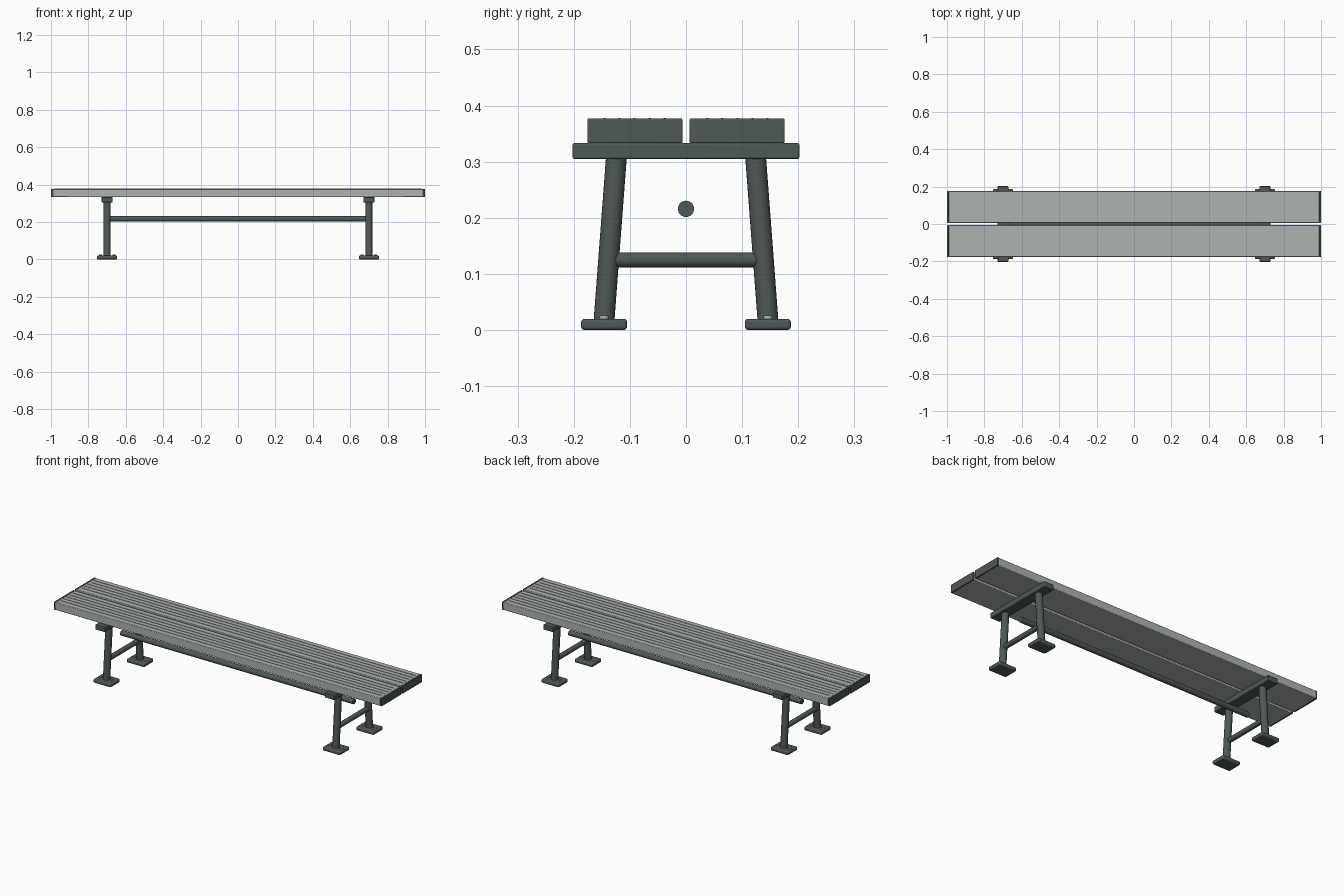
import bpy
import math
from mathutils import Vector

cube = bpy.data.objects.get("Cube")
if cube:
    bpy.data.objects.remove(cube, do_unlink=True)


def material(name, rgb, metallic=0.0):
    mat = bpy.data.materials.new(name)
    mat.use_nodes = True
    mat.diffuse_color = (*rgb, 1)
    bsdf = mat.node_tree.nodes["Principled BSDF"]
    bsdf.inputs["Base Color"].default_value = (*rgb, 1)
    bsdf.inputs["Roughness"].default_value = 0.6
    return mat


ALUMINIUM = material("brushed aluminium", (0.42, 0.45, 0.44))
DARK = material("dark painted steel", (0.08, 0.10, 0.096))


def finish(obj, name, mat):
    obj.name = name
    obj.data.materials.append(mat)
    bpy.ops.object.shade_smooth_by_angle(angle=math.radians(35))
    return obj


def box(name, low, high, mat, bevel=0.0, segments=2):
    low, high = Vector(low), Vector(high)
    bpy.ops.mesh.primitive_cube_add(size=1, location=(low + high) / 2)
    obj = bpy.context.object
    obj.scale = high - low
    bpy.ops.object.transform_apply(location=False, rotation=False, scale=True)
    if bevel:
        mod = obj.modifiers.new("rounded edges", "BEVEL")
        mod.width = bevel
        mod.segments = segments
    return finish(obj, name, mat)


def tube(name, start, end, radius, mat, sides=24):
    start, end = Vector(start), Vector(end)
    axis = end - start
    bpy.ops.mesh.primitive_cylinder_add(
        vertices=sides, radius=radius, depth=axis.length,
        location=(start + end) / 2,
        rotation=axis.to_track_quat("Z", "Y").to_euler())
    return finish(bpy.context.object, name, mat)


SEAT_LOW, SEAT_TOP = 0.333, 0.376
BAR_LOW = 0.305
FRAME_X = 0.70

# Seat planks with grip ridges and end caps
for row, sy in (("front", -1), ("back", 1)):
    y0, y1 = sorted((sy * 0.0065, sy * 0.1755))
    box(row + "_seat_plank", (-0.992, y0, SEAT_LOW), (0.992, y1, SEAT_TOP),
        ALUMINIUM, 0.003)
    for i in range(5):
        y = sy * (0.038 + i * 0.0268)
        box(f"{row}_grip_ridge_{i + 1}", (-0.98, y - 0.002, SEAT_TOP - 0.002),
            (0.98, y + 0.002, SEAT_TOP + 0.002), ALUMINIUM)
    for end, sx in (("right", -1), ("left", 1)):
        x0, x1 = sorted((sx * 0.99, sx))
        box(f"{row}_{end}_end_cap", (x0, y0, SEAT_LOW),
            (x1, y1, SEAT_TOP + 0.001), DARK, 0.002)

# Leg frames
for end, sx in (("right", -1), ("left", 1)):
    x = sx * FRAME_X
    box(end + "_seat_support", (x - 0.03, -0.202, BAR_LOW),
        (x + 0.03, 0.202, SEAT_LOW), DARK, 0.003)
    tube(end + "_cross_brace", (x, -0.134, 0.125), (x, 0.134, 0.125), 0.0135, DARK)
    for row, sy in (("front", -1), ("back", 1)):
        tube(f"{end}_{row}_leg", (x, sy * 0.146, 0.018),
             (x, sy * 0.124, BAR_LOW + 0.004), 0.0185, DARK)
        y = sy * 0.146
        box(f"{end}_{row}_foot_plate", (x - 0.054, y - 0.041, 0),
            (x + 0.054, y + 0.041, 0.02), DARK, 0.006, 3)
        # Anchor bolts either side of the leg
        for n, dx in ((1, -0.036), (2, 0.036)):
            tube(f"{end}_{row}_foot_bolt_{n}", (x + dx, y, 0.018),
                 (x + dx, y, 0.026), 0.008, ALUMINIUM, 12)

# Long tie rod between the frames
tube("tie_rod", (-0.71, 0, 0.216), (0.71, 0, 0.216), 0.0145, DARK)
